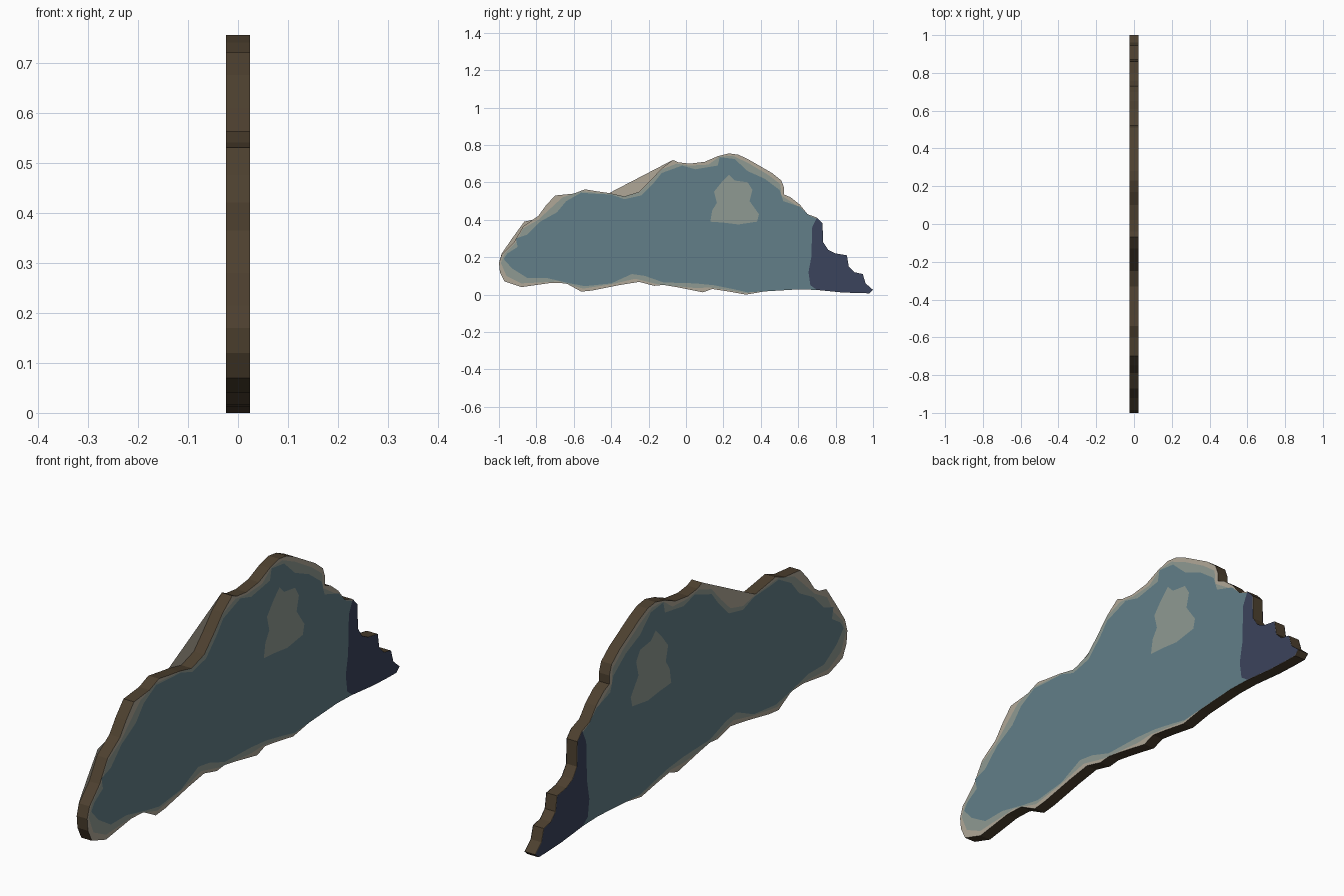
import bpy, bmesh

def srgb(h):
    c = [int(h[i:i + 2], 16) / 255 for i in (0, 2, 4)]
    return [v / 12.92 if v < 0.04045 else ((v + 0.055) / 1.055) ** 2.4 for v in c] + [1]

def material(name, h):
    m = bpy.data.materials.new(name)
    m.diffuse_color = srgb(h)
    return m

BROWN = material("dark brown edge", "4d402f")
TAN = material("pale tan", "b0a797")
GREY = material("grey green", "8f9a92")
TEAL = material("dusty teal", "627f88")
NAVY = material("navy", "3b435c")

def make(name, pts, x, mats, depth=0.0):
    """Flat polygon in the YZ plane, optionally extruded along +x."""
    bm = bmesh.new()
    f = bm.faces.new([bm.verts.new((x, y, z)) for y, z in pts])
    if depth:
        r = bmesh.ops.extrude_face_region(bm, geom=[f], use_keep_orig=True)
        vs = [g for g in r["geom"] if isinstance(g, bmesh.types.BMVert)]
        bmesh.ops.translate(bm, verts=vs, vec=(depth, 0, 0))
        bmesh.ops.recalc_face_normals(bm, faces=bm.faces)
    bm.normal_update()
    if depth:
        for g in bm.faces:
            g.material_index = 0 if abs(g.normal.x) < 0.5 else 1
    elif f.normal.x * x < 0:
        bmesh.ops.reverse_faces(bm, faces=[f])
    me = bpy.data.meshes.new(name)
    bm.to_mesh(me)
    bm.free()
    for m in mats:
        me.materials.append(m)
    ob = bpy.data.objects.new(name, me)
    bpy.context.collection.objects.link(ob)

# silhouette, split into runs: left top, crown, tail, underside
left_top = [(-1, .17), (-.985, .22), (-.93, .30), (-.865, .39), (-.82, .40),
            (-.79, .42), (-.75, .475), (-.70, .53), (-.60, .54), (-.54, .563),
            (-.48, .553), (-.41, .543)]
crown = [(-.07, .72), (-.04, .707), (.02, .70), (.10, .71), (.17, .74), (.23, .755),
         (.28, .748), (.33, .725), (.46, .65), (.51, .61), (.525, .57), (.525, .535),
         (.56, .52), (.61, .48), (.65, .43)]
tail = [(.70, .412), (.73, .38), (.733, .28), (.76, .24), (.80, .22), (.86, .21),
        (.87, .15), (.90, .12), (.945, .11), (.96, .06), (1, .025), (.98, .007),
        (.92, .008), (.83, .012), (.70, .025)]
under = [(.60, .028), (.42, .017), (.32, 0), (.22, .018), (.14, .03), (.09, .012),
         (-.05, .04), (-.12, .052), (-.17, .047), (-.25, .068), (-.35, .052),
         (-.50, .022), (-.56, .016), (-.64, .06), (-.72, .063), (-.88, .04),
         (-.97, .07), (-.995, .12)]

# thick slab, following the dip the backing sheet bridges
slab_left = [(-1, .17), (-.985, .215), (-.92, .28), (-.87, .365)] + left_top[4:]
dip = [(-.33, .525), (-.25, .55), (-.19, .61), (-.13, .675)]
make("slab", slab_left + dip + crown + tail + under, -.0235, [BROWN, TAN], .047)
make("backing_sheet", left_top + crown + tail + under, -.0237, [TAN])

# coloured layers
grey = [(-.99, .17), (-.97, .22), (-.91, .28), (-.87, .355), (-.79, .40), (-.72, .465),
        (-.66, .52), (-.56, .552), (-.41, .54), (-.33, .525), (-.25, .547),
        (-.19, .605), (-.13, .67), (-.05, .70), (.02, .69), (.12, .695), (.18, .738),
        (.25, .742), (.33, .705), (.44, .64), (.505, .59), (.51, .53), (.60, .47),
        (.60, .04), (.32, .008), (.22, .025), (.13, .038), (.05, .035), (-.15, .055),
        (-.27, .085), (-.40, .055), (-.55, .032), (-.68, .07), (-.88, .06), (-.96, .10)]
teal = [(-.975, .19), (-.93, .14), (-.85, .09), (-.75, .09), (-.62, .06), (-.54, .045),
        (-.40, .06), (-.29, .11), (-.22, .10), (-.12, .065), (.05, .06), (.15, .05),
        (.25, .03), (.33, .012), (.42, .018), (.60, .028), (.70, .025), (.70, .405),
        (.655, .425), (.61, .47), (.52, .50), (.50, .56), (.42, .62), (.33, .66),
        (.26, .725), (.18, .735), (.17, .69), (.05, .67), (-.02, .69), (-.13, .65),
        (-.17, .60), (-.24, .53), (-.33, .51), (-.40, .535), (-.50, .54), (-.56, .545),
        (-.64, .50), (-.69, .44), (-.78, .39), (-.85, .32), (-.91, .30), (-.90, .255),
        (-.955, .22)]
patch = [(.13, .39), (.14, .45), (.165, .49), (.15, .55), (.19, .60), (.23, .64),
         (.26, .61), (.33, .60), (.355, .56), (.34, .50), (.39, .43), (.38, .39),
         (.28, .375), (.20, .385)]
navy = tail + [(.665, .05), (.655, .12), (.67, .20), (.675, .36)]

for side, s in (("right", 1), ("left", -1)):
    make("rim_band_" + side, grey, s * .0241, [GREY])
    make("main_field_" + side, teal, s * .0245, [TEAL])
    make("tail_field_" + side, navy, s * .0249, [NAVY])
    make("patch_" + side, patch, s * .0249, [GREY])
